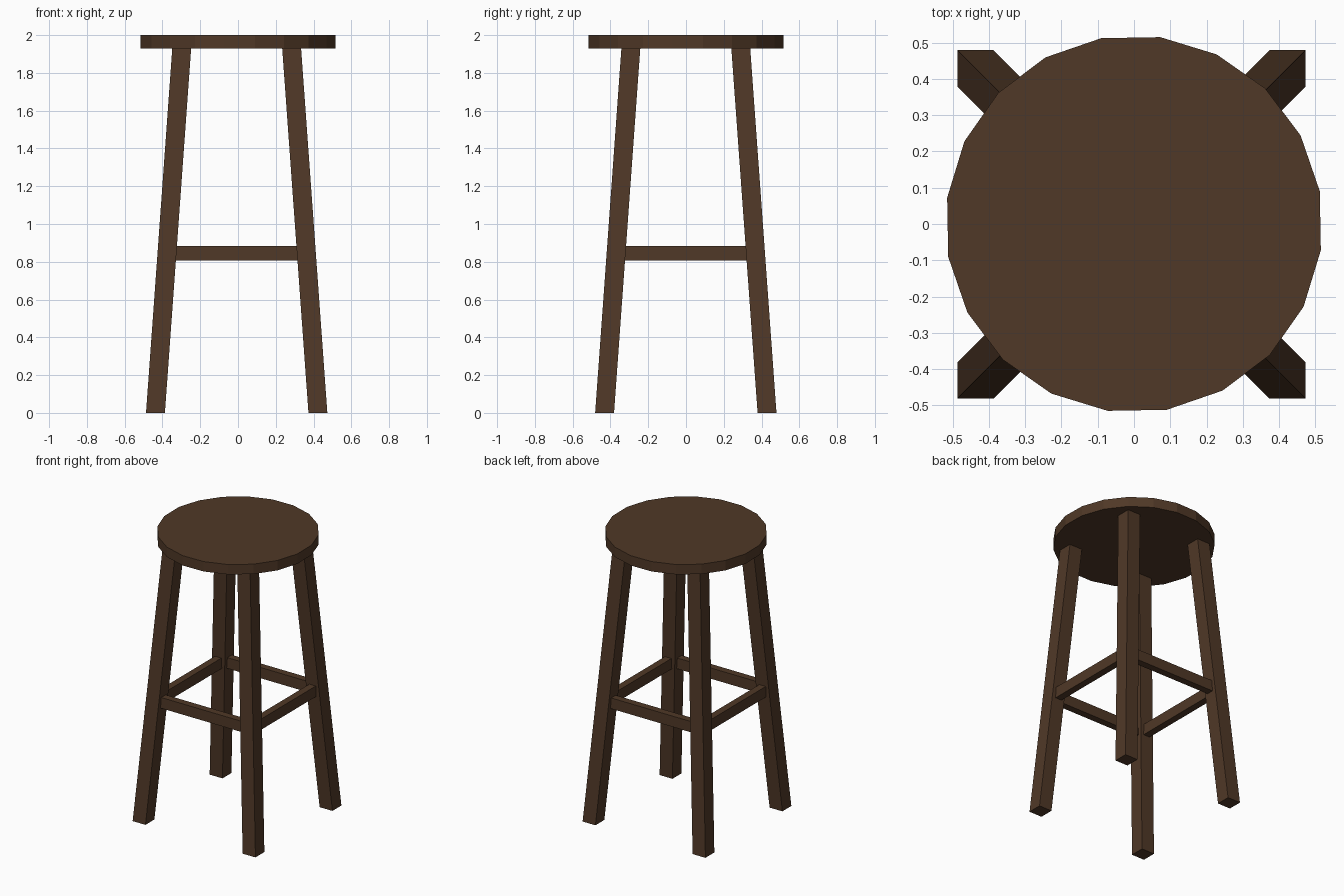
import bpy, bmesh, math
from mathutils import Matrix

if "Cube" in bpy.data.objects:
    bpy.data.objects.remove(bpy.data.objects["Cube"])

wood = bpy.data.materials.new("dark brown wood")
wood.diffuse_color = (0.08, 0.04, 0.02, 1)
wood.use_nodes = True
wood.node_tree.nodes["Principled BSDF"].inputs["Base Color"].default_value = wood.diffuse_color

SEAT_BOTTOM, SEAT_TOP = 1.93, 2.0
CX, CY = -0.007, -0.001          # the leg frame sits slightly off the seat centre
FOOT, HEAD, HALF = 0.43, 0.291, 0.05


def finish(name, bm):
    bmesh.ops.recalc_face_normals(bm, faces=bm.faces)
    mesh = bpy.data.meshes.new(name)
    bm.to_mesh(mesh)
    bm.free()
    mesh.materials.append(wood)
    obj = bpy.data.objects.new(name, mesh)
    bpy.context.collection.objects.link(obj)


def spread(z):
    """Distance of a leg's centre line from the middle at height z."""
    return FOOT + (HEAD - FOOT) * z / SEAT_BOTTOM


# Round seat with 20 flat sides
bm = bmesh.new()
bmesh.ops.create_cone(bm, cap_ends=True, segments=20, radius1=0.52, radius2=0.52,
                      depth=SEAT_TOP - SEAT_BOTTOM)
bmesh.ops.rotate(bm, verts=bm.verts, matrix=Matrix.Rotation(math.radians(10), 3, 'Z'))
bmesh.ops.translate(bm, verts=bm.verts, vec=(0, 0, (SEAT_TOP + SEAT_BOTTOM) / 2))
finish("seat", bm)

# Four splayed legs with level ends
for sx, side in ((-1, "left"), (1, "right")):
    for sy, end in ((-1, "front"), (1, "back")):
        bm = bmesh.new()
        bmesh.ops.create_cube(bm, size=1)
        for v in bm.verts:
            z = (v.co.z + 0.5) * SEAT_BOTTOM
            v.co = (CX + sx * spread(z) + v.co.x * 2 * HALF,
                    CY + sy * spread(z) + v.co.y * 2 * HALF, z)
        finish(f"{end}_{side}_leg", bm)

# Four foot rails between the legs
RAIL_Z, RAIL_HEIGHT, RAIL_THICK = 0.846, 0.076, 0.05
reach = spread(RAIL_Z)
for i, name in enumerate(("front", "right", "back", "left")):
    bm = bmesh.new()
    bmesh.ops.create_cube(bm, size=1)
    bmesh.ops.scale(bm, verts=bm.verts,
                    vec=(2 * (reach - HALF) + 0.02, RAIL_THICK, RAIL_HEIGHT))
    bmesh.ops.translate(bm, verts=bm.verts, vec=(0, -reach, 0))
    bmesh.ops.rotate(bm, verts=bm.verts, matrix=Matrix.Rotation(i * math.pi / 2, 3, 'Z'))
    bmesh.ops.translate(bm, verts=bm.verts, vec=(CX, CY, RAIL_Z))
    finish(f"{name}_foot_rail", bm)
